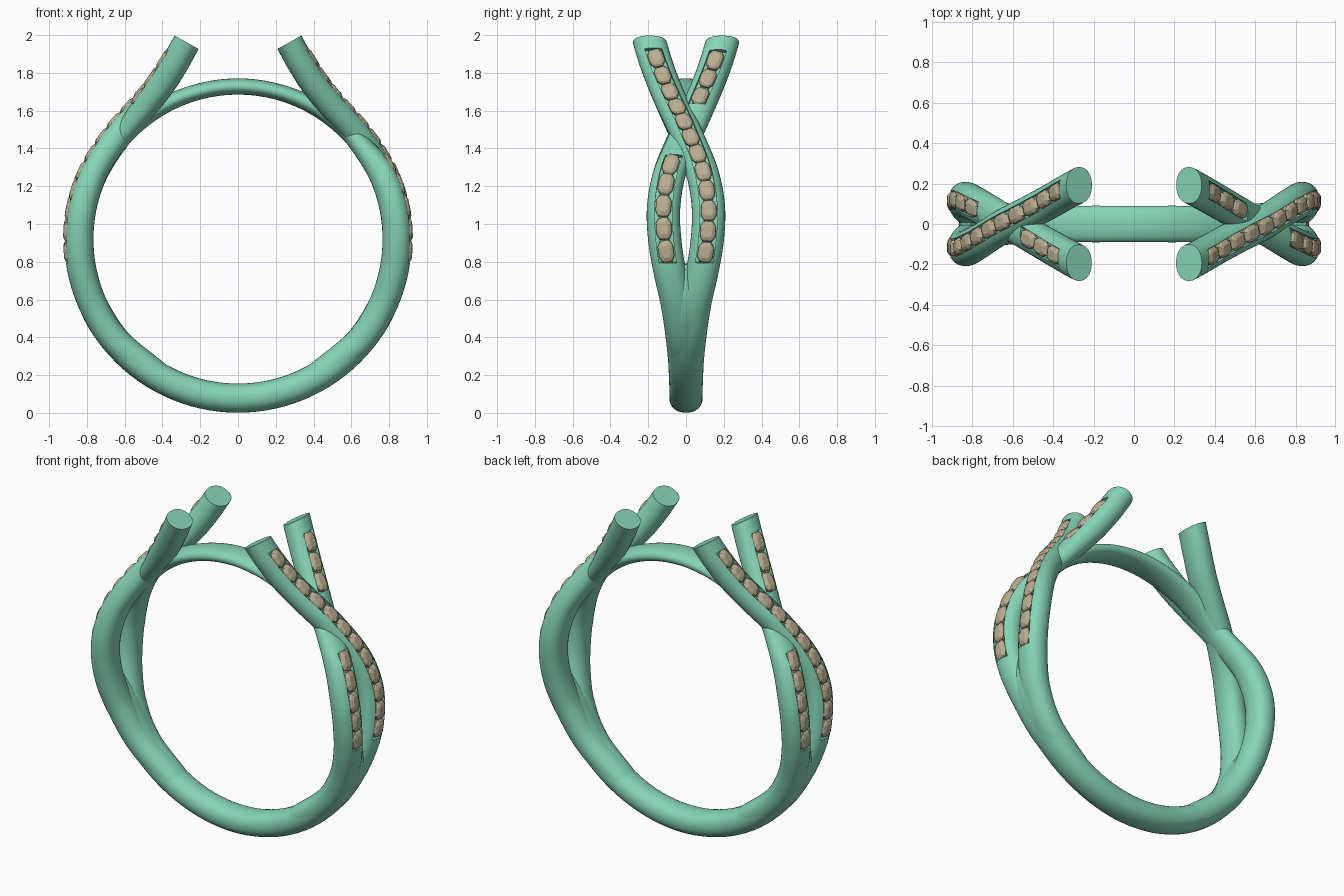
import bpy, bmesh, math
from mathutils import Vector

if "Cube" in bpy.data.objects:
    bpy.data.objects.remove(bpy.data.objects["Cube"])

CZ, R = 0.92, 0.842            # ring centre height, centreline radius
Y = Vector((0, 1, 0))


def material(name, col):
    m = bpy.data.materials.new(name)
    m.diffuse_color = col
    m.use_nodes = True
    m.node_tree.nodes["Principled BSDF"].inputs["Base Color"].default_value = m.diffuse_color
    return m


METAL = material("green_metal", (0.24, 0.66, 0.47, 1))
STONE = material("tan_stone", (0.50, 0.43, 0.29, 1))


def spline(keys, n):
    """Catmull-Rom through tuples, n steps per span."""
    k = [Vector(t) for t in keys]
    k = [2 * k[0] - k[1]] + k + [2 * k[-1] - k[-2]]
    out = []
    for i in range(1, len(k) - 2):
        a, b, c, d = k[i - 1:i + 3]
        for j in range(n):
            t = j / n
            out.append(0.5 * (2 * b + (c - a) * t + (2 * a - 5 * b + 4 * c - d) * t * t
                              + (3 * b - a - 3 * c + d) * t ** 3))
    return out + [k[-2]]


def loft(name, rings, mat):
    """Skin closed rings of points and cap both ends."""
    bm = bmesh.new()
    rows = [[bm.verts.new(p) for p in r] for r in rings]
    n = len(rows[0])
    for a, b in zip(rows, rows[1:]):
        for i in range(n):
            bm.faces.new((a[i], a[(i + 1) % n], b[(i + 1) % n], b[i]))
    bm.faces.new(rows[0])
    bm.faces.new(rows[-1])
    bmesh.ops.recalc_face_normals(bm, faces=bm.faces)
    me = bpy.data.meshes.new(name)
    bm.to_mesh(me)
    bm.free()
    me.materials.append(mat)
    ob = bpy.data.objects.new(name, me)
    bpy.context.collection.objects.link(ob)
    return ob


def oval(p, nrm, hn, hw, n=32, e=0.92):
    f = lambda v: math.copysign(abs(v) ** e, v)
    return [p + nrm * hn * f(math.cos(2 * math.pi * i / n))
            + Y * hw * f(math.sin(2 * math.pi * i / n)) for i in range(n)]


def smooth(ob):
    bpy.ops.object.select_all(action='DESELECT')
    ob.select_set(True)
    bpy.context.view_layer.objects.active = ob
    bpy.ops.object.shade_smooth_by_angle(angle=math.radians(40))


def opposite(ob, name):
    """Same part turned half way round the z axis."""
    c = ob.copy()
    c.name = name
    c.rotation_euler = (0, 0, math.pi)
    bpy.context.collection.objects.link(c)


def arc_part(name, keys, n):
    """Keys: angle in degrees, centre radius, radial half size, y half size."""
    rings = []
    for a, r, hn, hw in spline(keys, n):
        d = Vector((math.cos(math.radians(a)), 0, math.sin(math.radians(a))))
        rings.append(oval(Vector((0, 0, CZ)) + d * r, d, hn, hw))
    smooth(loft(name, rings, METAL))


# Lower band, fading out inside the forks
half = [(0, R, .077, .088), (25, R, .077, .089), (50, R, .077, .100), (63, R, .077, .118),
        (71, R, .068, .120), (77, R, .045, .080), (81, R, .02, .03)]
arc_part("lower_band", [(-90 - a, r, h, w) for a, r, h, w in half[:0:-1]]
         + [(-90 + a, r, h, w) for a, r, h, w in half], 8)

# Thin bridge over the finger hole
bridge = [(0, .808, .043, .09), (20, .808, .043, .09), (35, .812, .047, .085), (48, .812, .047, .07)]
arc_part("top_bridge", [(90 - a, r, h, w) for a, r, h, w in bridge[:0:-1]]
         + [(90 + a, r, h, w) for a, r, h, w in bridge], 10)

# Crossing strands: x, z, y, radial half size (under strand), inward shift (under strand)
PATH = [(.421, .191, 0, .076, 0), (.645, .379, .018, .076, 0), (.763, .564, .045, .076, 0),
        (.824, .745, .085, .077, 0), (.842, .92, .113, .077, 0), (.824, 1.095, .118, .077, 0),
        (.763, 1.276, .085, .073, .004), (.645, 1.461, .01, .055, .022),
        (.50, 1.625, -.067, .068, .006), (.41, 1.735, -.115, .074, 0),
        (.335, 1.85, -.158, .074, 0), (.272, 1.962, -.192, .072, 0)]


def strand_frames(over):
    """List of (centre, normal, tangent, radial half size, surface point)."""
    rows = spline(PATH, 12)
    s = 1 if over else -1
    pts = [Vector((r[0], s * r[2], r[1])) for r in rows]
    out = []
    for i, p in enumerate(pts):
        t = (pts[min(i + 1, len(pts) - 1)] - pts[max(i - 1, 0)]).normalized()
        n = Y.cross(t).normalized()
        hn = max(rows[i][3], .073) if over else rows[i][3]
        c = p if over else p - n * rows[i][4]
        out.append((c, n, t, hn, c + n * hn))
    return out


def cut_channel(ob, fr, za, zb):
    rings = [[s + n * h + Y * w for h, w in ((-.032, -.046), (.06, -.046), (.06, .046), (-.032, .046))]
             for c, n, t, hn, s in fr if za <= s.z <= zb]
    cutter = loft("channel_cutter", rings, METAL)
    cutter.hide_render = True
    m = ob.modifiers.new("channel", 'BOOLEAN')
    m.operation, m.solver, m.object = 'DIFFERENCE', 'EXACT', cutter
    dg = bpy.context.evaluated_depsgraph_get()
    me = bpy.data.meshes.new_from_object(ob.evaluated_get(dg))
    ob.modifiers.clear()
    ob.data = me
    bpy.data.objects.remove(cutter)


def stone_row(name, fr, za, zb, count):
    """Faceted cushion stones spaced evenly along the strand surface."""
    seg = [f for f in fr if za <= f[4].z <= zb]
    dist = [0]
    for a, b in zip(seg, seg[1:]):
        dist.append(dist[-1] + (b[4] - a[4]).length)
    step = dist[-1] / count
    outline = [(1, -.5), (1, .5), (.6, 1), (-.6, 1), (-1, .5), (-1, -.5), (-.6, -1), (.6, -1)]
    bm = bmesh.new()
    for g in range(count):
        d = (g + .5) * step
        i = max(k for k in range(len(seg) - 1) if dist[k] <= d)
        u = (d - dist[i]) / (dist[i + 1] - dist[i])
        s, n, t = (seg[i][j].lerp(seg[i + 1][j], u) for j in (4, 1, 2))
        b = n.cross(t)
        rows = [[bm.verts.new(s + n * h + b * x * .041 * k + t * y * step * .48 * k) for x, y in outline]
                for h, k in ((-.031, .9), (-.012, 1), (-.002, .86), (.006, .55))]
        for lo, hi in zip(rows, rows[1:]):
            for q in range(8):
                bm.faces.new((lo[q], lo[(q + 1) % 8], hi[(q + 1) % 8], hi[q]))
        bm.faces.new(rows[0])
        bm.faces.new(rows[-1])
    bmesh.ops.recalc_face_normals(bm, faces=bm.faces)
    me = bpy.data.meshes.new(name)
    bm.to_mesh(me)
    bm.free()
    me.materials.append(STONE)
    ob = bpy.data.objects.new(name + "_right", me)
    bpy.context.collection.objects.link(ob)
    opposite(ob, name + "_left")


# Each strand with its channels and stone rows (bottom z, top z, stones)
for label, over, rows in (("over", True, [(.78, 1.935, 12)]),
                          ("under", False, [(.78, 1.37, 5), (1.63, 1.93, 3)])):
    fr = strand_frames(over)
    last = len(fr) - 1
    ob = loft(label + "_strand_right",
              [oval(c, n, hn, .087 + .003 * i / last) for i, (c, n, t, hn, s) in enumerate(fr)], METAL)
    for k, (za, zb, count) in enumerate(rows):
        cut_channel(ob, fr, za, zb)
        stone_row(f"{label}_stones_{k + 1}", fr, za, zb, count)
    smooth(ob)
    opposite(ob, label + "_strand_left")
